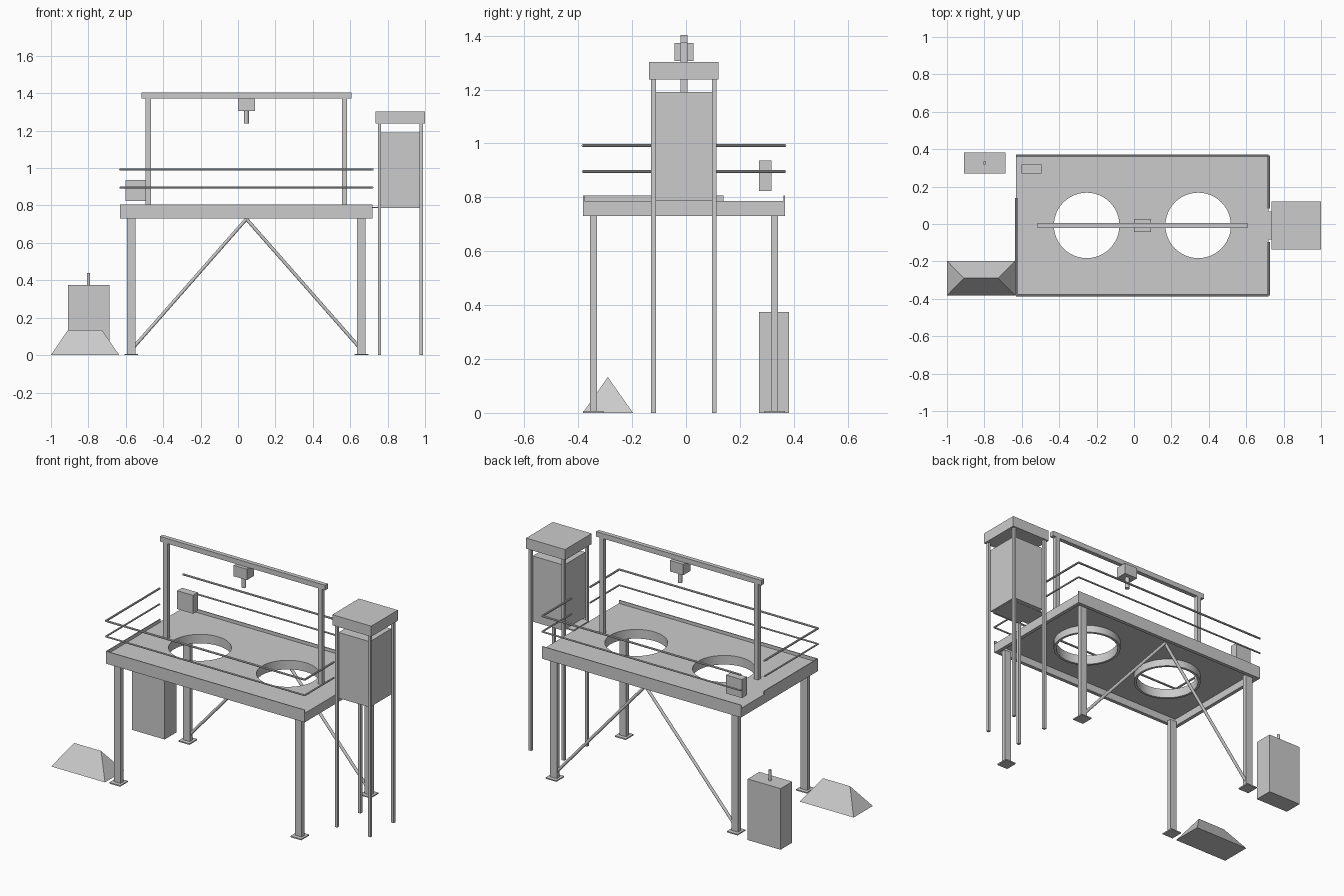
import bpy, bmesh, math
from mathutils import Vector

if "Cube" in bpy.data.objects:
    bpy.data.objects.remove(bpy.data.objects["Cube"])

YC = -0.0075          # centre line of the platform
XC = 0.045
X0, X1 = -0.63, 0.72  # deck ends
HY = 0.374            # deck half width
Z_LOW, Z_DECK = 0.73, 0.786


def finish(name, bm):
    bmesh.ops.recalc_face_normals(bm, faces=bm.faces)
    me = bpy.data.meshes.new(name)
    bm.to_mesh(me)
    bm.free()
    ob = bpy.data.objects.new(name, me)
    bpy.context.collection.objects.link(ob)
    return ob


def box(name, x, y, z):
    """Box from (min, max) pairs."""
    bm = bmesh.new()
    bmesh.ops.create_cube(bm, size=1)
    for v in bm.verts:
        for i, (a, b) in enumerate((x, y, z)):
            v.co[i] = (a + b) / 2 + v.co[i] * (b - a)
    return finish(name, bm)


def post(name, cx, cy, wx, wy, z0, z1):
    return box(name, (cx - wx / 2, cx + wx / 2), (cy - wy / 2, cy + wy / 2), (z0, z1))


def rod(name, a, b, r, sides=12):
    """Cylinder (or square bar with 4 sides) between two points."""
    a, b = Vector(a), Vector(b)
    bm = bmesh.new()
    bmesh.ops.create_cone(bm, cap_ends=True, segments=sides, radius1=r, radius2=r,
                          depth=(b - a).length)
    ob = finish(name, bm)
    ob.location = (a + b) / 2
    ob.rotation_euler = (b - a).to_track_quat('Z', 'Y').to_euler()
    return ob


def circle(cx, cy, r, n=48):
    return [(cx + r * math.cos(2 * math.pi * i / n), cy + r * math.sin(2 * math.pi * i / n))
            for i in range(n)]


def plate(name, loops, z0, z1):
    """Flat plate from an outline with holes."""
    cu = bpy.data.curves.new(name, 'CURVE')
    cu.dimensions, cu.fill_mode, cu.extrude = '2D', 'BOTH', (z1 - z0) / 2
    for loop in loops:
        sp = cu.splines.new('POLY')
        sp.points.add(len(loop) - 1)
        for p, (x, y) in zip(sp.points, loop):
            p.co = (x, y, 0, 1)
        sp.use_cyclic_u = True
    ob = bpy.data.objects.new(name, cu)
    ob.location.z = (z0 + z1) / 2
    bpy.context.collection.objects.link(ob)
    bpy.ops.object.select_all(action='DESELECT')
    ob.select_set(True)
    bpy.context.view_layer.objects.active = ob
    bpy.ops.object.convert(target='MESH')
    bpy.ops.object.shade_smooth_by_angle(angle=math.radians(30))


# deck plate with two round openings, each with a collar below
ya, yb = YC - HY, YC + HY
holes = (XC - 0.298, XC + 0.298)
plate("deck_plate", [[(X0, ya), (X1, ya), (X1, yb), (X0, yb)]]
      + [circle(x, YC, 0.175) for x in holes], Z_DECK - 0.012, Z_DECK)
for x in holes:
    plate("opening_collar", [circle(x, YC, 0.19), circle(x, YC, 0.175)], Z_LOW, Z_DECK - 0.001)

# perimeter beams
BW, ZB = 0.022, Z_DECK - 0.012
box("front_beam", (X0, X1), (ya, ya + BW), (Z_LOW, ZB))
box("back_beam", (X0, X1), (yb - BW, yb), (Z_LOW, ZB))
box("left_beam", (X0, X0 + BW), (ya + BW, yb - BW), (Z_LOW, ZB))
box("right_beam", (X1 - BW, X1), (ya + BW, yb - BW), (Z_LOW, ZB))

# toe boards; the left one stops at the access gap
GAP = 0.14
box("front_toe_board", (X0, X1), (ya, ya + 0.005), (Z_DECK, 0.806))
box("back_toe_board", (X0, X1), (yb - 0.005, yb), (Z_DECK, 0.806))
box("left_toe_board", (X0, X0 + 0.005), (ya, GAP), (Z_DECK, 0.806))

# guard rails
for z, r in ((0.992, 0.006), (0.896, 0.005)):
    rod("front_rail", (X0, ya, z), (X1, ya, z), r, 8)
    rod("back_rail", (X0, yb, z), (X1, yb, z), r, 8)
    rod("left_rail", (X0, ya, z), (X0, GAP, z), r, 8)
    for y in (-HY, HY):
        rod("right_rail", (X1, YC + y, z), (X1, YC + math.copysign(0.09, y), z), r, 8)

# legs with foot plates
for sx in (-1, 1):
    for sy in (-1, 1):
        cx, cy = XC + sx * 0.615, YC + sy * 0.336
        post("leg", cx, cy, 0.045, 0.027, 0, Z_LOW + 0.01)
        post("foot_plate", cx, cy, 0.073, 0.076, 0, 0.007)
    # diagonal brace on the back side
    rod("back_brace", (XC + sx * 0.605, YC + 0.336, 0.04), (XC, YC + 0.336, 0.728), 0.009)

# hoist gantry
for sx in (-1, 1):
    post("gantry_post", XC + sx * 0.525, YC, 0.028, 0.026, Z_DECK, 1.372)
box("gantry_beam", (-0.516, 0.606), (YC - 0.013, YC + 0.013), (1.372, 1.403))
post("hoist_body", XC, YC, 0.09, 0.07, 1.305, 1.372)
rod("hoist_hook", (XC, YC, 1.305), (XC, YC, 1.237), 0.013)

# side cabinet on tall posts with a roof
post("cabinet_body", 0.867, YC, 0.212, 0.208, 0.787, 1.19)
post("cabinet_roof", 0.868, YC, 0.264, 0.258, 1.237, 1.302)
for x in (0.756, 0.980):
    for y in (-0.113, 0.113):
        post("cabinet_post", x, YC + y, 0.017, 0.017, 0, 1.24)
box("cabinet_walkway", (0.715, 0.96), (YC - 0.075, YC + 0.075), (0.786, 0.793))

# control panel box on the deck
box("control_panel", (-0.602, -0.495), (0.27, 0.317), (0.823, 0.936))

# ground cabinet with a short pipe
box("ground_cabinet", (-0.91, -0.687), (0.27, 0.383), (0, 0.375))
rod("cabinet_pipe", (-0.799, 0.327, 0.375), (-0.799, 0.327, 0.44), 0.009)

# hipped pile on the ground
bm = bmesh.new()
base = [bm.verts.new((x, y, 0)) for x, y in
        ((-1, -0.383), (-0.635, -0.383), (-0.635, -0.197), (-1, -0.197))]
ra, rb = bm.verts.new((-0.91, -0.29, 0.133)), bm.verts.new((-0.727, -0.29, 0.133))
for f in (base, (base[0], base[1], rb, ra), (base[1], base[2], rb),
          (base[2], base[3], ra, rb), (base[3], base[0], ra)):
    bm.faces.new(f)
finish("ground_pile", bm)
